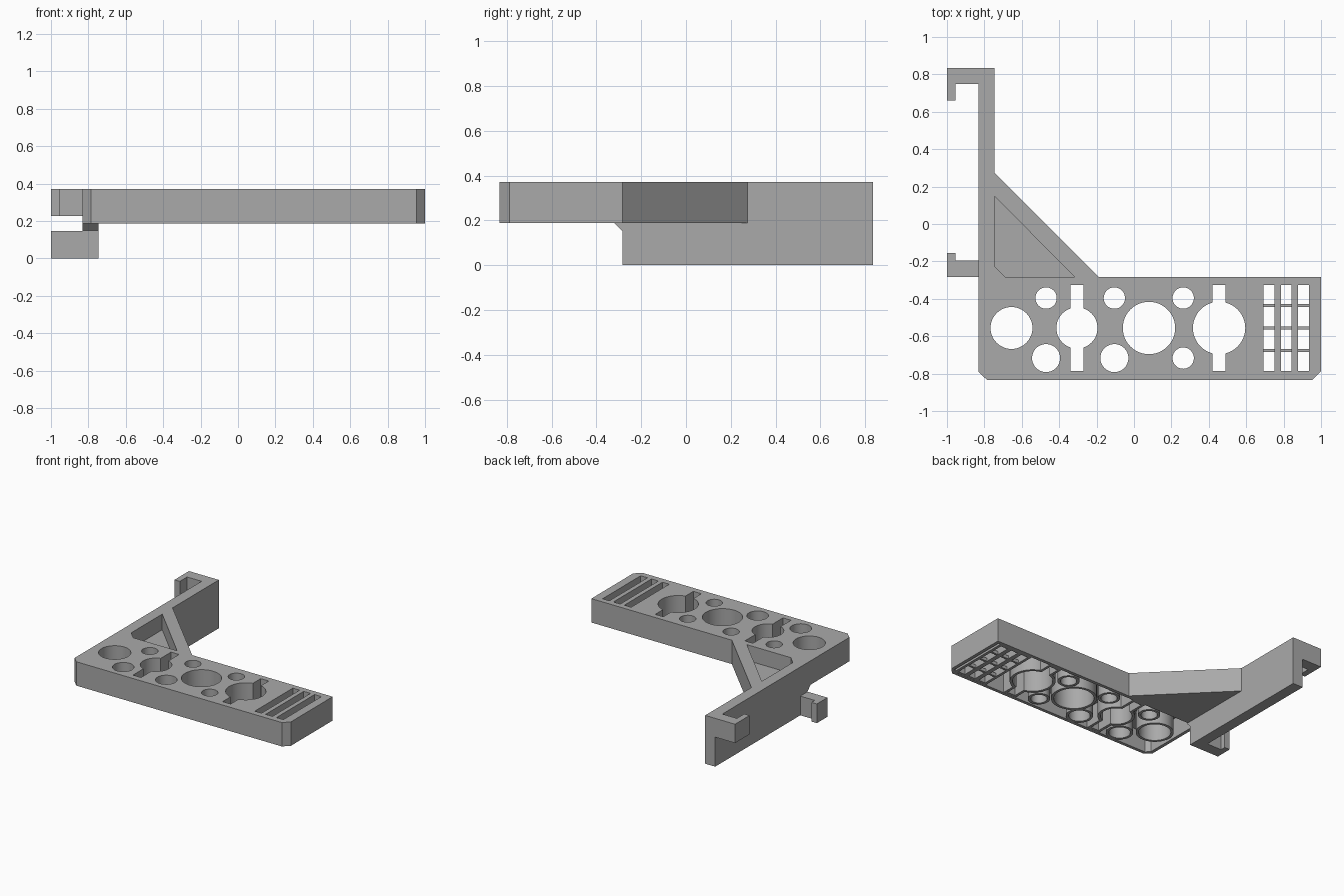
import bpy, math
from mathutils import Vector

if "Cube" in bpy.data.objects:
    bpy.data.objects.remove(bpy.data.objects["Cube"], do_unlink=True)

grey = bpy.data.materials.new("plain grey")
grey.use_nodes = True
colour = (0.4, 0.4, 0.4, 1)
grey.diffuse_color = colour
grey.node_tree.nodes["Principled BSDF"].inputs["Base Color"].default_value = colour

BOTTOM, TOP = 0.187, 0.37     # tray underside and top
BACK, FRONT = -0.283, -0.833  # tray depth
LEFT, RIGHT = 1.0, -0.832     # tray width
PLATE = -0.747                # inner face of the upright plate
WALL = 0.025


def prism(name, outline, low, high, along_x=False):
    """Extrude an outline along z, or along x when it is given as (y, z)."""
    n = len(outline)
    area = sum(outline[i - 1][0] * outline[i][1] - outline[i][0] * outline[i - 1][1]
               for i in range(n))
    if area < 0:
        outline = outline[::-1]
    place = (lambda p, d: (d, *p)) if along_x else (lambda p, d: (*p, d))
    verts = [place(p, d) for d in (low, high) for p in outline]
    faces = [tuple(reversed(range(n))), tuple(range(n, 2 * n))]
    faces += [(i, (i + 1) % n, (i + 1) % n + n, i + n) for i in range(n)]
    mesh = bpy.data.meshes.new(name)
    mesh.from_pydata(verts, [], faces)
    mesh.materials.append(grey)
    obj = bpy.data.objects.new(name, mesh)
    bpy.context.collection.objects.link(obj)
    return obj


def rect(x0, x1, y0, y1):
    return [(x0, y0), (x1, y0), (x1, y1), (x0, y1)]


def circle(x, y, r, n=48):
    return [(x + r * math.cos(math.tau * i / n), y + r * math.sin(math.tau * i / n))
            for i in range(n)]


def boolean(obj, tool, operation):
    mod = obj.modifiers.new("boolean", "BOOLEAN")
    mod.operation, mod.solver, mod.object = operation, "EXACT", tool
    bpy.context.view_layer.objects.active = obj
    bpy.ops.object.modifier_apply(modifier=mod.name)
    bpy.data.objects.remove(tool, do_unlink=True)


def tray_outline(inset):
    x0, x1, y0, y1 = RIGHT + inset, LEFT - inset, FRONT + inset, BACK - inset
    c = 0.045 - inset * 0.58
    return [(x0, y0 + c), (x0 + c, y0), (x1 - c, y0), (x1, y0 + c), (x1, y1), (x0, y1)]


# Hollow tray, open underneath
tray = prism("tool_tray", tray_outline(0), BOTTOM, TOP)
boolean(tray, prism("cavity", tray_outline(WALL), 0.1, TOP - 0.03), "DIFFERENCE")

# Round holes and keyholes, each lined by a thin sleeve
mid, back_row, front_row = -0.556, -0.396, -0.717
rounds = [(-0.655, mid, 0.112), (-0.305, mid, 0.11), (0.08, mid, 0.14), (0.455, mid, 0.14),
          (-0.47, back_row, 0.057), (-0.105, back_row, 0.057), (0.263, back_row, 0.057),
          (-0.47, front_row, 0.075), (-0.105, front_row, 0.075), (0.263, front_row, 0.057)]
keyholes = [-0.305, 0.455]
slot_front, slot_back = -0.787, -0.326
SLEEVE = 0.02

for x, y, r in rounds:
    boolean(tray, prism("sleeve", circle(x, y, r + SLEEVE), BOTTOM, TOP - 0.01), "UNION")
for x in keyholes:
    w = 0.034 + SLEEVE
    boolean(tray, prism("sleeve", rect(x - w, x + w, slot_front - SLEEVE, slot_back + SLEEVE),
                        BOTTOM, TOP - 0.01), "UNION")
# Solid block around the three long slots
boolean(tray, prism("slot_block", rect(0.672, 0.957, slot_front - SLEEVE, slot_back + SLEEVE),
                    BOTTOM, TOP - 0.01), "UNION")

for x, y, r in rounds:
    boolean(tray, prism("hole", circle(x, y, r), 0.1, 0.5), "DIFFERENCE")
for x in keyholes:
    boolean(tray, prism("keyway", rect(x - 0.034, x + 0.034, slot_front, slot_back),
                        0.1, 0.5), "DIFFERENCE")
for x in (0.722, 0.814, 0.906):
    boolean(tray, prism("slot", rect(x - 0.029, x + 0.029, slot_front, slot_back),
                        0.1, 0.5), "DIFFERENCE")

# Thin bars crossing the slots at the bottom
for i, y in enumerate((-0.677, -0.556, -0.435)):
    prism(f"slot_bar_{i + 1}", rect(0.68, 0.95, y - 0.008, y + 0.008), BOTTOM, BOTTOM + 0.025)

# Upright plate with a small gusset under the tray
prism("mounting_plate",
      [(BACK, 0), (0.835, 0), (0.835, TOP), (BACK, TOP), (BACK, BOTTOM),
       (BACK - 0.037, BOTTOM), (BACK, 0.15)], RIGHT, PLATE, along_x=True)

# Hooks on the outer side of the plate
prism("upper_hook", [(RIGHT, 0.835), (-1, 0.835), (-1, 0.66), (-0.955, 0.66),
                     (-0.955, 0.748), (RIGHT, 0.748)], 0.226, TOP)
prism("lower_hook", [(RIGHT, BACK), (-1, BACK), (-1, -0.155), (-0.955, -0.155),
                     (-0.955, -0.195), (RIGHT, -0.195)], 0, 0.147)

# Diagonal brace with a pocket sunk from above
brace = prism("corner_brace", [(PLATE, BACK), (-0.19, BACK), (PLATE, 0.275)], BOTTOM, TOP)
pocket = [(PLATE, 0.15), (PLATE - 0.01, 0.15), (PLATE - 0.01, -0.225), (PLATE, -0.225),
          (-0.69, BACK), (-0.69, BACK - 0.01), (-0.318, BACK - 0.01), (-0.318, BACK)]
boolean(brace, prism("pocket", pocket, 0.25, 0.5), "DIFFERENCE")

# Smooth the round walls, keep the edges crisp
bpy.ops.object.select_all(action="DESELECT")
tray.select_set(True)
bpy.context.view_layer.objects.active = tray
bpy.ops.object.shade_smooth_by_angle(angle=math.radians(30))
